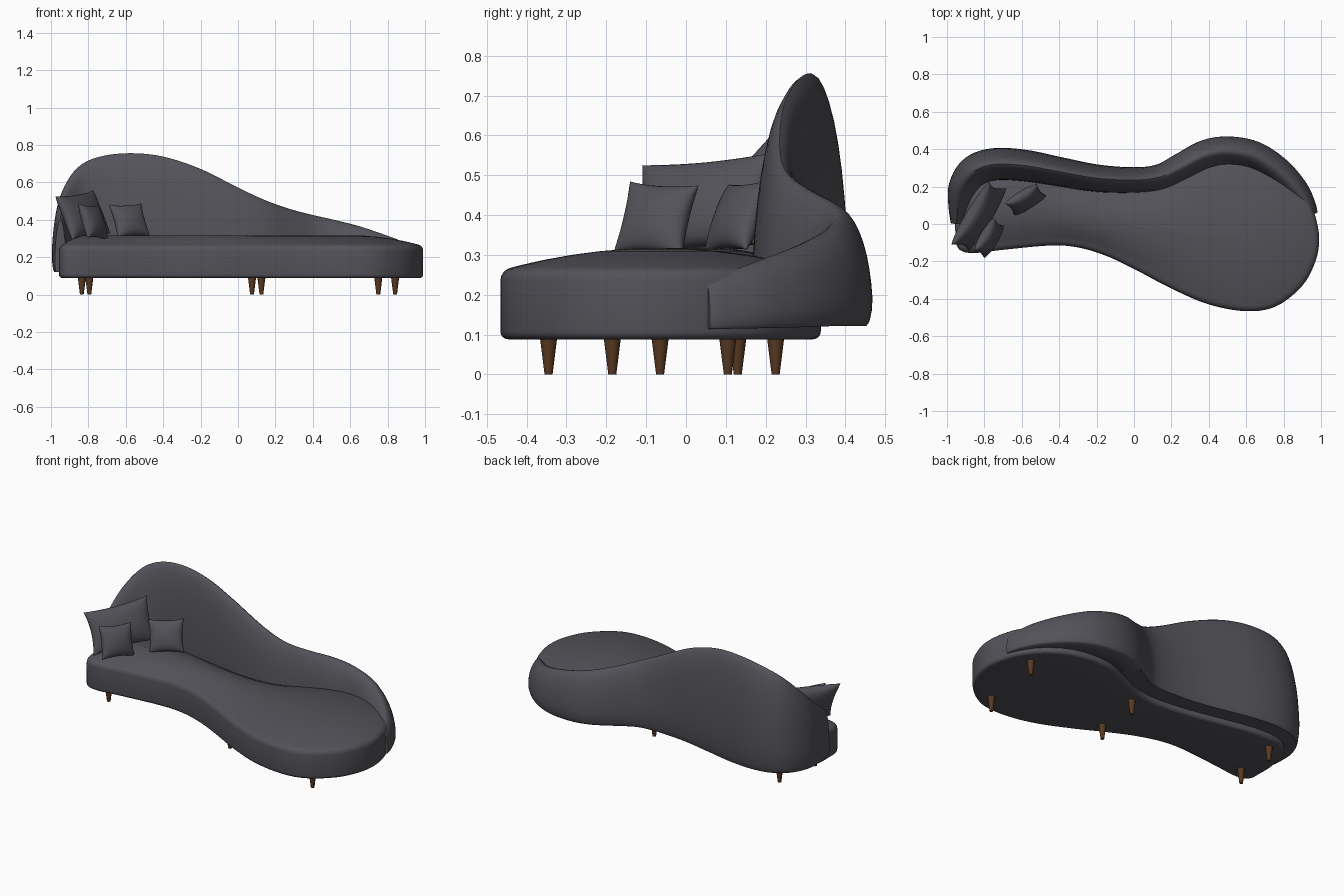
import bpy, bmesh, math
from mathutils import Vector, Matrix

if "Cube" in bpy.data.objects:
    bpy.data.objects.remove(bpy.data.objects["Cube"])


def material(name, rgb):
    m = bpy.data.materials.new(name)
    m.diffuse_color = (*rgb, 1)
    m.use_nodes = True
    m.node_tree.nodes["Principled BSDF"].inputs["Base Color"].default_value = m.diffuse_color
    return m


FABRIC = material("charcoal fabric", (0.085, 0.085, 0.1))
WOOD = material("brown wood", (0.10, 0.042, 0.016))


def finish(bm, name, mat, angle=50):
    bmesh.ops.remove_doubles(bm, verts=bm.verts, dist=0.0004)
    bmesh.ops.recalc_face_normals(bm, faces=bm.faces)
    me = bpy.data.meshes.new(name)
    bm.to_mesh(me)
    bm.free()
    ob = bpy.data.objects.new(name, me)
    bpy.context.collection.objects.link(ob)
    me.materials.append(mat)
    bpy.ops.object.select_all(action='DESELECT')
    ob.select_set(True)
    bpy.context.view_layer.objects.active = ob
    bpy.ops.object.shade_smooth_by_angle(angle=math.radians(angle))
    return ob


def spline(pts, n, closed=False):
    """Catmull-Rom curve through points of any dimension."""
    k, out = len(pts), []
    for i in range(k if closed else k - 1):
        q = [pts[(i + j) % k] if closed else pts[min(max(i + j, 0), k - 1)] for j in (-1, 0, 1, 2)]
        for s in range(n):
            t = s / n
            out.append([0.5 * (2 * b + (c - a) * t + (2 * a - 5 * b + 4 * c - d) * t * t
                               + (3 * b - a - 3 * c + d) * t ** 3) for a, b, c, d in zip(*q)])
    if not closed:
        out.append(list(pts[-1]))
    return out


def bridge(bm, rings, closed=True):
    for a, b in zip(rings, rings[1:]):
        n = len(a)
        for i in range(n if closed else n - 1):
            j = (i + 1) % n
            bm.faces.new((a[i], a[j], b[j], b[i]))


# Seat: peanut outline with rounded edges and a gently domed top
outline = spline([(-.955, -.05), (-.95, -.11), (-.92, -.145), (-.85, -.155), (-.7, -.138), (-.45, -.115),
                  (-.3, -.125), (-.15, -.17), (0, -.24), (.2, -.345), (.4, -.43), (.6, -.466), (.76, -.44),
                  (.9, -.33), (.97, -.2), (.99, -.08), (.97, .04), (.93, .13), (.86, .22), (.74, .3),
                  (.6, .335), (.45, .33), (.3, .275), (.15, .21), (0, .19), (-.2, .21), (-.4, .25),
                  (-.6, .29), (-.75, .3), (-.86, .27), (-.93, .18), (-.955, .05)], 5, True)
spine = spline([(-.8, .07), (-.5, .08), (-.2, .03), (.1, -.03), (.35, -.06), (.6, -.07)], 24)
targets = [min(spine, key=lambda s: (s[0] - p[0]) ** 2 + (s[1] - p[1]) ** 2) for p in outline]
bm = bmesh.new()


def seat_ring(inset, frac, z):
    ring = []
    for p, t in zip(outline, targets):
        p, t = Vector(p), Vector(t)
        q = p + (t - p).normalized() * inset
        q = q.lerp(t, frac)
        ring.append(bm.verts.new((q.x, q.y, z)))
    return ring


rings = [seat_ring(.02, f, .088) for f in (1, .5, 0)]
rings += [seat_ring(.02 * (1 - math.sin(a)), 0, .108 - .02 * math.cos(a)) for a in (.4, .8, 1.2, 1.57)]
rings += [seat_ring(.035 * (1 - math.cos(a)), 0, .235 + .034 * math.sin(a)) for a in (0, .35, .7, 1.05, 1.4)]
rings += [seat_ring(.035, f, .27 + .047 * (1 - (1 - f) ** 2)) for f in (.06, .2, .4, .6, .8, 1)]
bridge(bm, rings)
finish(bm, "seat", FABRIC)

# Backrest: tapered section swept around the rear; stations are x, y, half thickness, top
stations = spline([(-.95, .0, .03, .40), (-.94, .1, .055, .48), (-.915, .2, .078, .585), (-.85, .285, .088, .685),
                   (-.74, .32, .088, .737), (-.58, .312, .086, .756), (-.4, .28, .08, .738), (-.2, .245, .075, .672),
                   (0, .235, .07, .572), (.14, .252, .07, .507), (.26, .31, .075, .463), (.38, .37, .08, .43),
                   (.5, .39, .08, .403), (.64, .365, .08, .368), (.77, .285, .075, .325), (.875, .18, .062, .285),
                   (.935, .09, .042, .25), (.953, .05, .03, .235)], 6)
heights = [0, .02, .06, .14, .25, .38, .5, .62, .73, .82, .9, .95, .985]
bm = bmesh.new()
rings = []
for i, (x, y, w, top) in enumerate(stations):
    a, b = stations[max(i - 1, 0)], stations[min(i + 1, len(stations) - 1)]
    d = Vector((b[0] - a[0], b[1] - a[1])).normalized()
    out = Vector((-d.y, d.x))
    base = .122 - .008 * max(0, (x - .7) / .25)
    prof = []
    for t in heights:
        belly = .78 + .22 * min(1, t / .2) ** .5
        prof.append((belly * (1 - t ** 2.3) ** .55, t))
    prof = prof + [(0, 1)] + [(-u, t) for u, t in reversed(prof)]
    rings.append([bm.verts.new((x + out.x * u * w, y + out.y * u * w, base + (top - base) * t)) for u, t in prof])
bridge(bm, rings)
for r in (rings[0], rings[-1]):
    bm.faces.new(r)
finish(bm, "backrest", FABRIC)


# Cushions: pinched corners, puffy middle, leaning against the backrest
def cushion(name, loc, width, height, thick, yaw, lean, roll=0):
    bm = bmesh.new()
    n = 18
    for side in (-1, 1):
        rows = []
        for j in range(n + 1):
            v = math.sin((2 * j / n - 1) * math.pi / 2)
            row = []
            for i in range(n + 1):
                u = math.sin((2 * i / n - 1) * math.pi / 2)
                puff = max(0, (1 - u * u) * (1 - v * v)) ** .42
                row.append(bm.verts.new((u * width / 2 * (1 - .1 * (1 - v * v)), side * thick / 2 * puff,
                                         v * height / 2 * (1 - .1 * (1 - u * u)))))
            rows.append(row)
        bridge(bm, rows, False)
    rot = (Matrix.Rotation(math.radians(yaw), 4, 'Z') @ Matrix.Rotation(math.radians(-lean), 4, 'X')
           @ Matrix.Rotation(math.radians(roll), 4, 'Y'))
    bmesh.ops.transform(bm, matrix=Matrix.Translation(loc) @ rot, verts=bm.verts)
    finish(bm, name, FABRIC, 80)


cushion("large_cushion", (-.83, .04, .425), .39, .25, .11, 57, 22, -5)
cushion("small_cushion_front", (-.775, -.075, .39), .2, .19, .085, 60, 20, 3)
cushion("small_cushion_rear", (-.58, .13, .395), .2, .19, .085, 30, 24, -3)

# Legs: six tapered pegs
for i, (x, y) in enumerate([(-.835, -.065), (-.795, .225), (.075, -.185), (.125, .13), (.75, -.345), (.84, .105)]):
    bm = bmesh.new()
    bmesh.ops.create_cone(bm, cap_ends=True, segments=20, radius1=.01, radius2=.022, depth=.095,
                          matrix=Matrix.Translation((x, y, .0475)))
    finish(bm, f"leg_{i + 1}", WOOD)
